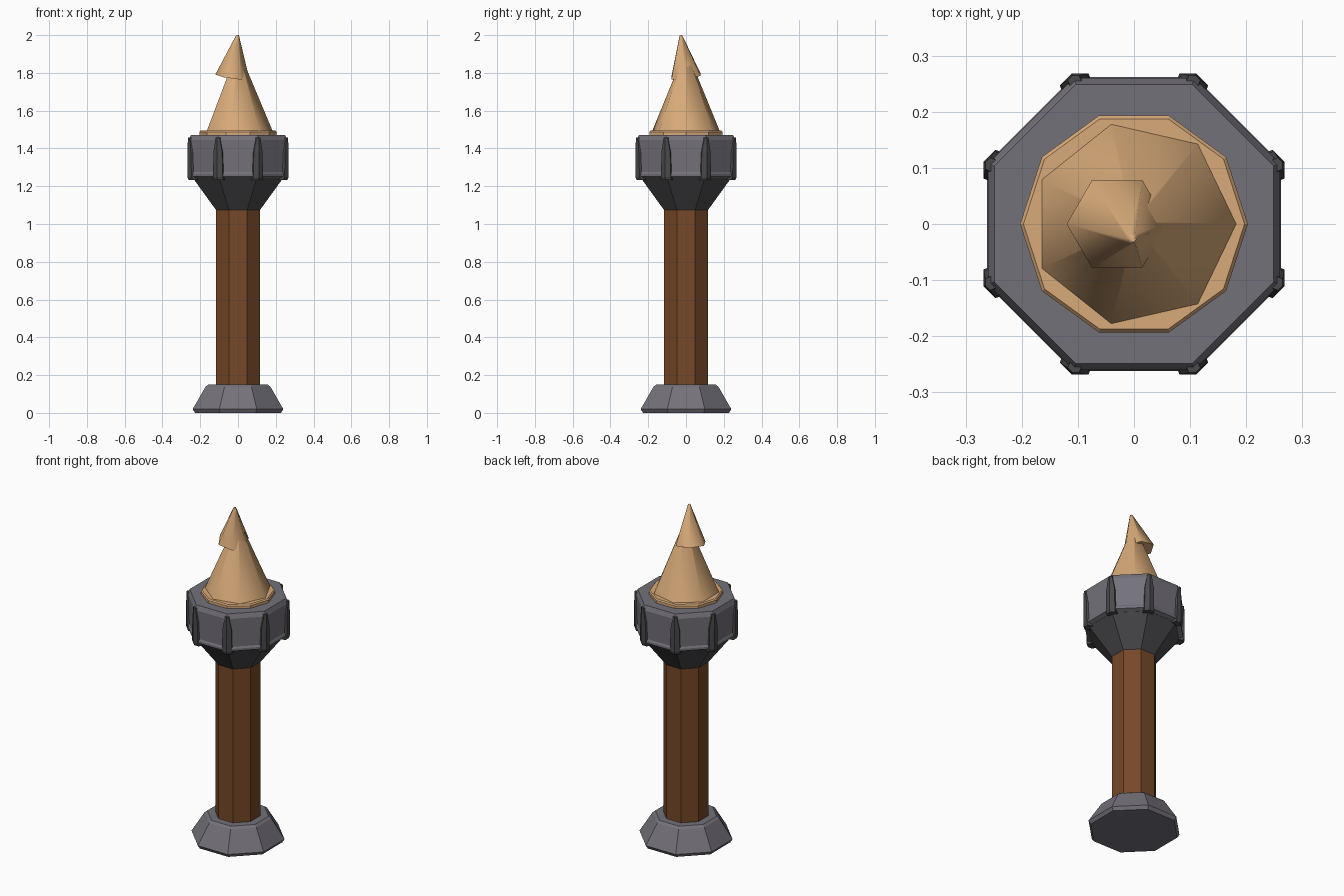
import bpy, bmesh, math
from mathutils import Vector

if "Cube" in bpy.data.objects:
    bpy.data.objects.remove(bpy.data.objects["Cube"])


def material(name, rgb):
    m = bpy.data.materials.new(name)
    m.diffuse_color = (*rgb, 1)
    m.use_nodes = True
    m.node_tree.nodes["Principled BSDF"].inputs["Base Color"].default_value = m.diffuse_color
    return m


STONE = material("grey stone", (0.175, 0.165, 0.195))
IRON = material("dark iron", (0.068, 0.068, 0.075))
WOOD = material("brown wood", (0.18, 0.065, 0.021))
STRAW = material("tan roof", (0.68, 0.40, 0.19))
FLAT = 1 / math.cos(math.pi / 8)   # octagon apothem to corner radius


def loft(name, rings, mat, smooth=0):
    """Skin a stack of equal-length point rings and cap both ends."""
    bm = bmesh.new()
    rows = [[bm.verts.new(p) for p in ring] for ring in rings]
    n = len(rows[0])
    for a, b in zip(rows, rows[1:]):
        for i in range(n):
            j = (i + 1) % n
            bm.faces.new((a[i], a[j], b[j], b[i]))
    bm.faces.new(rows[0][::-1])
    bm.faces.new(rows[-1])
    bmesh.ops.recalc_face_normals(bm, faces=bm.faces[:])
    mesh = bpy.data.meshes.new(name)
    bm.to_mesh(mesh)
    bm.free()
    mesh.materials.append(mat)
    ob = bpy.data.objects.new(name, mesh)
    bpy.context.collection.objects.link(ob)
    if smooth:
        bpy.ops.object.select_all(action='DESELECT')
        ob.select_set(True)
        bpy.context.view_layer.objects.active = ob
        bpy.ops.object.shade_smooth_by_angle(angle=math.radians(smooth))
    return ob


def ring(r, z, n, turn=0.0, centre=(0, 0), tilt=(0, 0)):
    pts = []
    for i in range(n):
        a = turn + math.tau * i / n
        x, y = r * math.cos(a), r * math.sin(a)
        pts.append((centre[0] + x, centre[1] + y, z + tilt[0] * x + tilt[1] * y))
    return pts


def octagon(name, profile, mat):
    return loft(name, [ring(r * FLAT, z, 8, math.pi / 8) for r, z in profile], mat)


# Foot, shaft and head
octagon("foot", [(0.228, 0), (0.24, 0.02), (0.172, 0.138), (0.158, 0.15)], STONE)
octagon("shaft", [(0.117, 0.14), (0.117, 1.09)], WOOD)
octagon("head_underside", [(0.117, 1.075), (0.24, 1.245)], IRON)
octagon("head_wall", [(0.24, 1.243), (0.262, 1.252), (0.262, 1.265), (0.256, 1.275),
                      (0.26, 1.445), (0.249, 1.472)], STONE)


# Tapered iron brackets folded round each corner of the head
def bracket_ring(turn, inner, outer, wing, z):
    pts = []
    half = math.tan(math.pi / 8)
    for r, order in ((outer, (-1, 0, 1)), (inner, (1, 0, -1))):
        for s in order:
            p = Vector((r * FLAT, 0, z))
            if s:
                a = s * 5 * math.pi / 8     # along the neighbouring wall
                p += Vector((math.cos(a), math.sin(a), 0)) * wing
            c, d = math.cos(turn), math.sin(turn)
            pts.append((p.x * c - p.y * d, p.x * d + p.y * c, z))
    return pts


for k in range(8):
    t = math.pi / 8 + k * math.pi / 4
    loft(f"corner_bracket_{k + 1}",
         [bracket_ring(t, 0.235, 0.262, 0.03, 1.233),
          bracket_ring(t, 0.245, 0.268, 0.03, 1.25),
          bracket_ring(t, 0.245, 0.268, 0.027, 1.38),
          bracket_ring(t, 0.245, 0.265, 0.012, 1.458)], IRON)

# Roof plate and two crooked cones
loft("roof_plate", [ring(0.203, 1.468, 10), ring(0.203, 1.488, 10),
                    ring(0.197, 1.495, 10)], STRAW)
loft("lower_roof", [ring(0.183, 1.493, 7), ring(0.006, 1.915, 7)], STRAW, 60)
TILT = (0.13, -0.125)
loft("upper_roof", [ring(0.09, 1.78, 6, 0, (-0.03, 0), (-TILT[0], -TILT[1])),
                    ring(0.01, 1.992, 6, 0, (-0.003, -0.026), (-TILT[0], -TILT[1])),
                    ring(0.006, 2.0, 6, 0, (-0.002, -0.027))], STRAW, 65)
